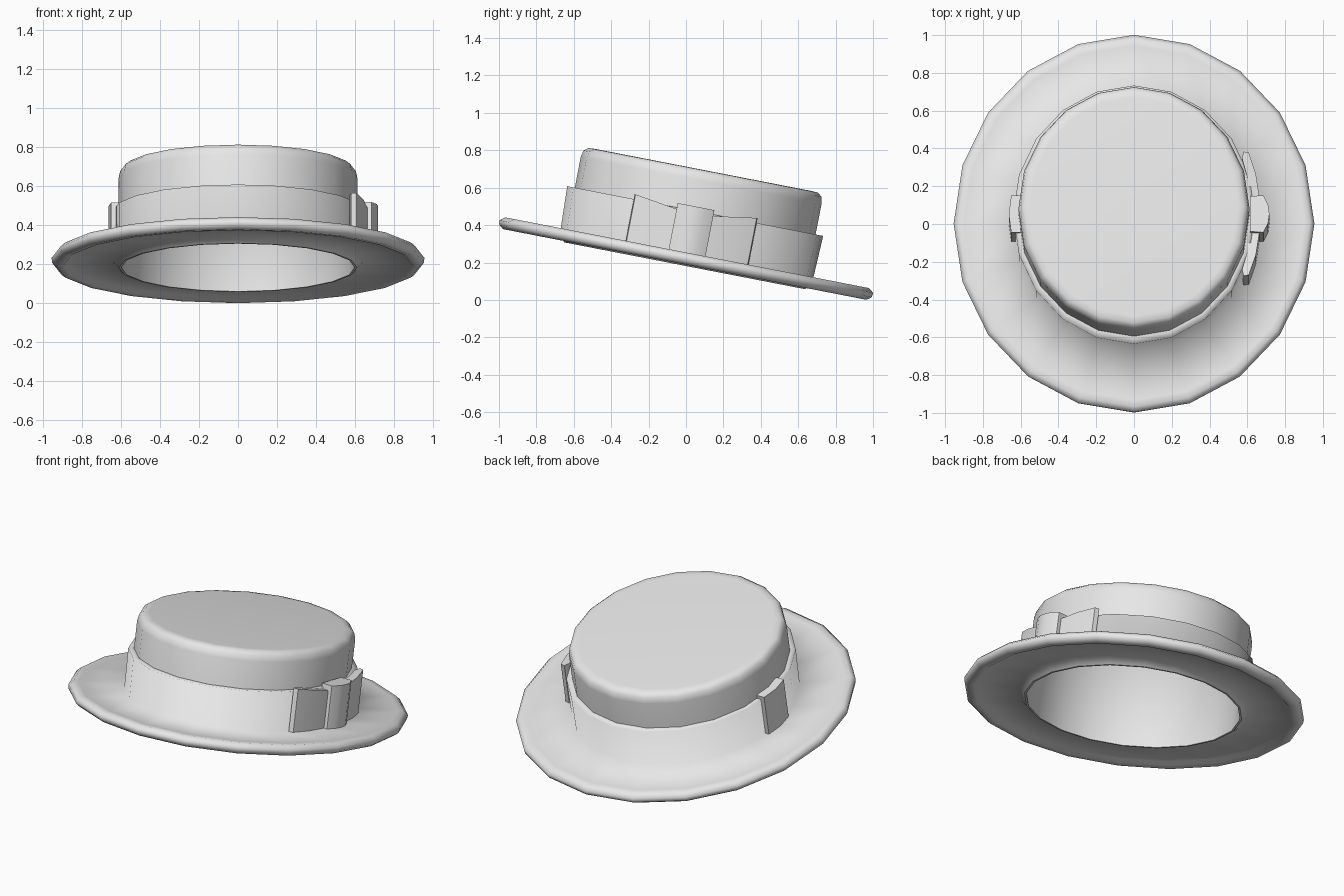
import bpy, bmesh, math
from mathutils import Matrix

cube = bpy.data.objects.get("Cube")
if cube:
    bpy.data.objects.remove(cube)

SIDES = 20
TILT = Matrix.Translation((0, 0, 0.222)) @ Matrix.Rotation(math.radians(-11), 4, 'X')

grey = bpy.data.materials.new("plain_grey")
grey.use_nodes = True
grey.diffuse_color = (0.8, 0.8, 0.8, 1)
grey.node_tree.nodes["Principled BSDF"].inputs["Base Color"].default_value = (0.8, 0.8, 0.8, 1)


def finish(name, bm, sharp_angle=None):
    """Turn a bmesh into a tilted, smooth shaded object."""
    bmesh.ops.recalc_face_normals(bm, faces=bm.faces[:])
    for f in bm.faces:
        f.smooth = True
    if sharp_angle:
        for e in bm.edges:
            if e.is_manifold and e.calc_face_angle(0) > math.radians(sharp_angle):
                e.smooth = False
    mesh = bpy.data.meshes.new(name)
    bm.to_mesh(mesh)
    bm.free()
    mesh.materials.append(grey)
    obj = bpy.data.objects.new(name, mesh)
    obj.matrix_world = TILT
    bpy.context.scene.collection.objects.link(obj)
    return obj


def oval_lathe(name, profile, caps=False, sharp_angle=None):
    """Sweep a profile of (x radius, y radius, height) around the z axis."""
    bm = bmesh.new()
    rings = []
    for rx, ry, h in profile:
        angles = [2 * math.pi * i / SIDES for i in range(SIDES)]
        rings.append([bm.verts.new((rx * math.sin(a), ry * math.cos(a), h)) for a in angles])
    for low, high in zip(rings, rings[1:]):
        for i in range(SIDES):
            j = (i + 1) % SIDES
            bm.faces.new((low[i], low[j], high[j], high[i]))
    if caps:
        bm.faces.new(rings[0])
        bm.faces.new(rings[-1])
    return finish(name, bm, sharp_angle)


def ribbon(name, outline, height):
    """Raise a plan outline to height(y)."""
    bm = bmesh.new()
    low = [bm.verts.new((x, y, 0.015)) for x, y in outline]
    high = [bm.verts.new((x, y, height(y))) for x, y in outline]
    n = len(outline)
    for i in range(n):
        j = (i + 1) % n
        bm.faces.new((low[i], low[j], high[j], high[i]))
    bm.faces.new(low)
    bm.faces.new(high)
    return finish(name, bm, 50)


# Brim with a thicker rolled rim, flowing up into the hat band
oval_lathe("brim_and_band", [
    (0.61, 0.655, -0.04), (0.64, 0.69, -0.012),
    (0.87, 0.925, -0.014), (0.895, 0.95, -0.03), (0.93, 0.99, -0.033),
    (0.952, 1.014, -0.015), (0.955, 1.018, 0.01), (0.932, 0.99, 0.031),
    (0.90, 0.955, 0.03), (0.64, 0.688, 0.024),
    (0.64, 0.697, 0.258), (0.61, 0.655, 0.258)], sharp_angle=100)

# Hollow crown: inside top, inside wall, lip, outside wall, rounded top
oval_lathe("crown", [
    (0.57, 0.615, 0.465), (0.598, 0.643, 0.44), (0.598, 0.643, -0.04),
    (0.61, 0.655, -0.04), (0.612, 0.656, 0.425),
    (0.604, 0.648, 0.462), (0.582, 0.625, 0.48), (0.55, 0.59, 0.482)],
    caps=True, sharp_angle=80)

# Bow loops on the left side, taller at their outer ends
loop = [(0.605, 0.07), (0.60, 0.2), (0.572, 0.3), (0.58, 0.335),
        (0.608, 0.33), (0.645, 0.22), (0.668, 0.07)]
for name, side in (("rear_bow_loop", 1), ("front_bow_loop", -1)):
    ribbon(name, [(x, side * y) for x, y in loop], lambda y: 0.235 + 0.15 * abs(y))

# Knot of the bow, and the flat ribbon tab on the opposite side
knot = [(0.615, -0.095), (0.685, -0.1), (0.71, -0.05), (0.717, 0),
        (0.71, 0.05), (0.685, 0.1), (0.615, 0.095)]
ribbon("bow_knot", knot, lambda y: 0.282)
tab = [(-0.60, -0.1), (-0.65, -0.1), (-0.663, 0), (-0.65, 0.1), (-0.60, 0.1)]
ribbon("ribbon_tab", tab, lambda y: 0.28)
